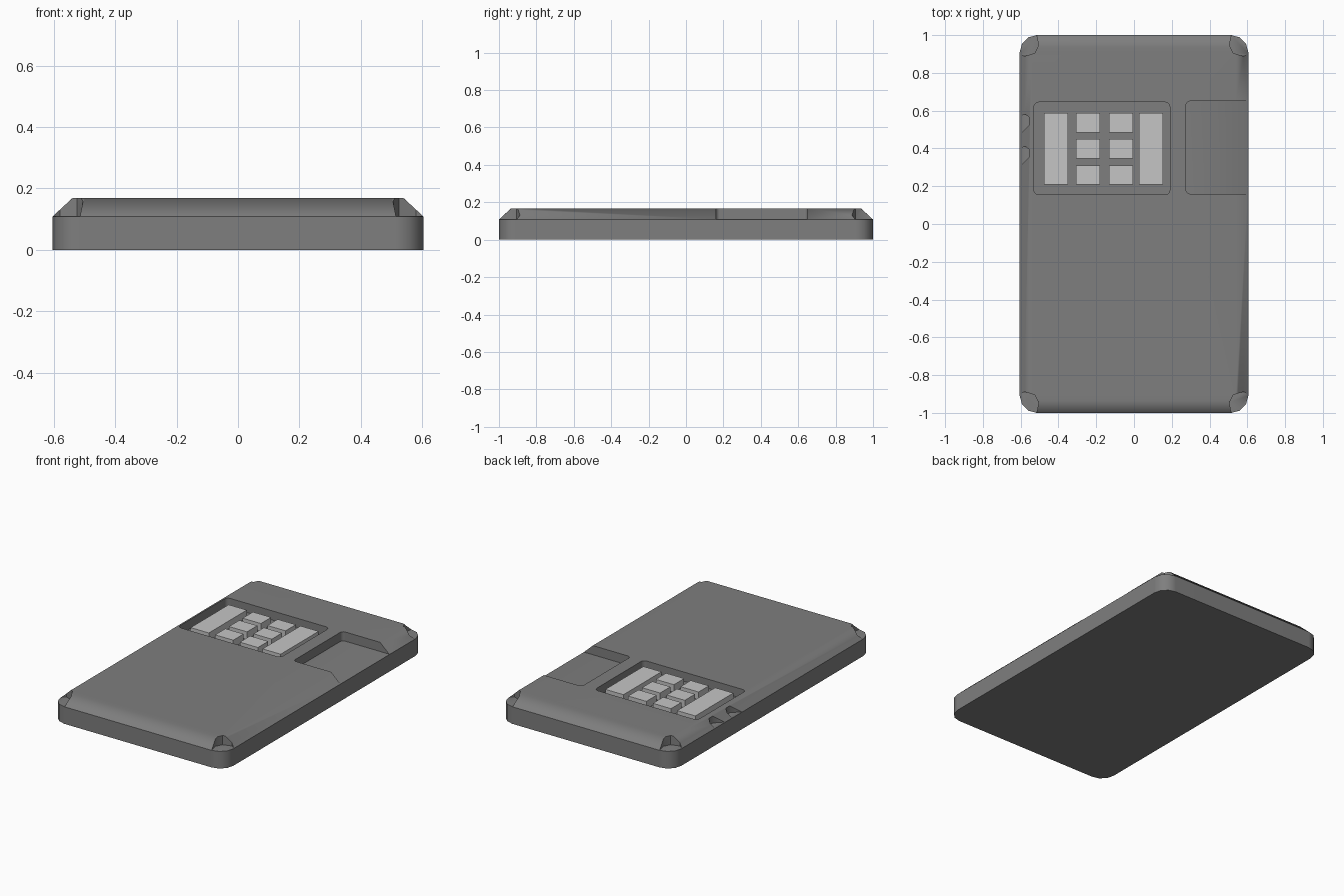
import bpy, bmesh, math

default = bpy.data.objects.get("Cube")
if default:
    bpy.data.objects.remove(default, do_unlink=True)

HALF_X, HALF_Y = 0.605, 1.0
RIM, TOP, INSET = 0.108, 0.168, 0.065
FLOOR = 0.11


def material(name, value):
    mat = bpy.data.materials.new(name)
    mat.use_nodes = True
    color = (value, value, value, 1)
    mat.diffuse_color = color
    mat.node_tree.nodes["Principled BSDF"].inputs["Base Color"].default_value = color
    return mat


dark_grey = material("dark grey", 0.21)
light_grey = material("light grey", 0.56)


def rounded_rect(x0, x1, y0, y1, radius, steps=3):
    """Counter-clockwise outline with rounded corners."""
    centres = [(x1 - radius, y1 - radius), (x0 + radius, y1 - radius),
               (x0 + radius, y0 + radius), (x1 - radius, y0 + radius)]
    points = []
    for quarter, (cx, cy) in enumerate(centres):
        for i in range(steps + 1):
            a = math.pi / 2 * (quarter + i / steps)
            points.append((cx + radius * math.cos(a), cy + radius * math.sin(a)))
    return points


def loft(bm, layers):
    """Closed solid through (outline, height) layers."""
    rings = [[bm.verts.new((x, y, z)) for x, y in outline] for outline, z in layers]
    n = len(rings[0])
    for low, high in zip(rings, rings[1:]):
        for i in range(n):
            j = (i + 1) % n
            bm.faces.new((low[i], low[j], high[j], high[i]))
    bm.faces.new(rings[0][::-1])
    bm.faces.new(rings[-1])


def make_object(name, bm, mat):
    bmesh.ops.recalc_face_normals(bm, faces=bm.faces[:])
    mesh = bpy.data.meshes.new(name)
    bm.to_mesh(mesh)
    bm.free()
    mesh.materials.append(mat)
    obj = bpy.data.objects.new(name, mesh)
    bpy.context.collection.objects.link(obj)
    return obj


# Case: straight walls with a sloped rim
bm = bmesh.new()
outer = rounded_rect(-HALF_X, HALF_X, -HALF_Y, HALF_Y, 0.09)
inner = rounded_rect(-HALF_X + INSET, HALF_X - INSET,
                     -HALF_Y + INSET, HALF_Y - INSET, 0.04)
loft(bm, [(outer, 0), (outer, RIM), (inner, TOP)])
case = make_object("case", bm, dark_grey)

# Cutters: keypad recess, side pocket, corner notches and edge notches
bm = bmesh.new()


def cut(outline):
    loft(bm, [(outline, FLOOR), (outline, 0.3)])


cut(rounded_rect(-0.53, 0.19, 0.155, 0.645, 0.025))
cut(rounded_rect(0.275, 0.8, 0.16, 0.65, 0.02))
corner = [(0.7, 0.905), (0.605, 0.905), (0.58, 0.888), (0.525, 0.905),
          (0.505, 0.945), (0.515, 1.0), (0.515, 1.1), (0.7, 1.1)]
for sx in (-1, 1):
    for sy in (-1, 1):
        cut([(sx * x, sy * y) for x, y in corner])
for y in (0.305, 0.475):
    cut([(-0.65, y - 0.05), (-0.555, y + 0.05), (-0.555, y + 0.09),
         (-0.575, y + 0.105), (-0.65, y + 0.085)])
cutter = make_object("cutter", bm, dark_grey)
cutter.hide_render = True

boolean = case.modifiers.new("cutouts", "BOOLEAN")
boolean.object = cutter
boolean.operation = "DIFFERENCE"
boolean.solver = "EXACT"

bpy.ops.object.select_all(action="DESELECT")
case.select_set(True)
bpy.context.view_layer.objects.active = case
bpy.ops.object.modifier_apply(modifier=boolean.name)
bpy.data.objects.remove(cutter, do_unlink=True)

# Soft rim, crisp cutouts
bpy.ops.object.shade_smooth_by_angle(angle=math.radians(45))
weighted = case.modifiers.new("even shading", "WEIGHTED_NORMAL")
weighted.keep_sharp = True


# Keys: two tall outer keys around two columns of three small ones
def key(name, x, y, height):
    bm = bmesh.new()
    outline = [(x, y), (x + 0.127, y), (x + 0.127, y + height), (x, y + height)]
    loft(bm, [(outline, FLOOR - 0.01), (outline, 0.158)])
    make_object(name, bm, light_grey)


key("tall_key_right", -0.477, 0.208, 0.38)
key("tall_key_left", 0.026, 0.208, 0.38)
for column, x in enumerate((-0.306, -0.133)):
    for row in range(3):
        key(f"small_key_{column + 1}_{row + 1}", x, 0.208 + row * 0.138, 0.103)
